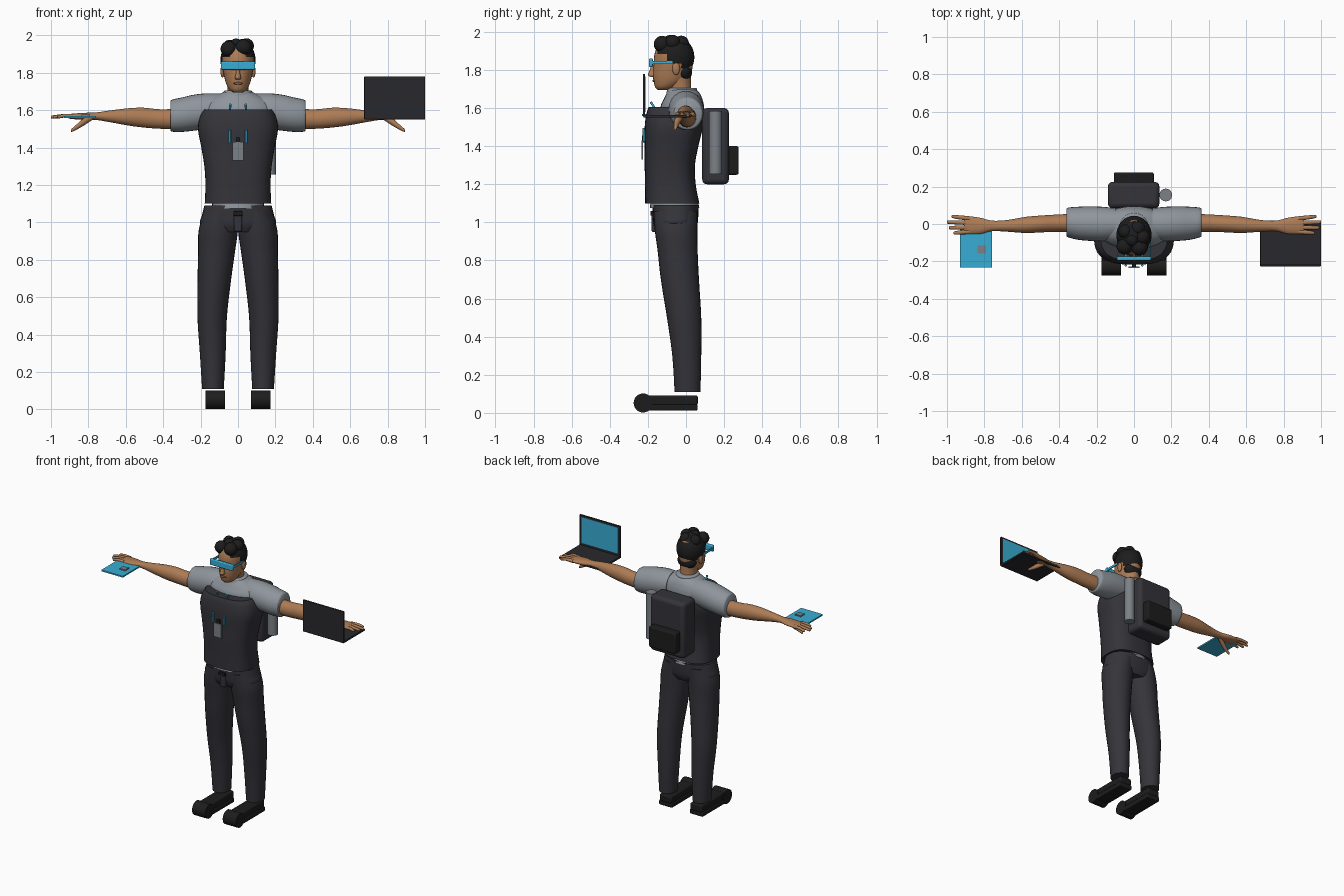
import bpy, bmesh
from math import cos, sin, tau, radians
from mathutils import Matrix, Vector

if "Cube" in bpy.data.objects:
    bpy.data.objects.remove(bpy.data.objects["Cube"])


def material(name, *rgb):
    mat = bpy.data.materials.new(name)
    mat.use_nodes = True
    mat.diffuse_color = (*rgb, 1)
    mat.node_tree.nodes["Principled BSDF"].inputs["Base Color"].default_value = (*rgb, 1)
    return mat


skin = material("warm skin", .42, .2, .09)
lip_tone = material("lip brown", .28, .11, .06)
shirt_grey = material("shirt grey", .27, .3, .33)
cloth = material("charcoal cloth", .034, .034, .042)
black = material("soft black", .012, .012, .012)
cyan = material("bright cyan", .04, .42, .66)
metal = material("tag grey", .2, .22, .24)
casing = material("device casing", .022, .022, .026)


def finish(name, bm, mat, mirror=False, bevel=0):
    """Turn a bmesh into a smooth shaded object, optionally mirrored across x."""
    bmesh.ops.recalc_face_normals(bm, faces=bm.faces)
    mesh = bpy.data.meshes.new(name)
    bm.to_mesh(mesh)
    bm.free()
    mesh.materials.append(mat)
    obj = bpy.data.objects.new(name, mesh)
    bpy.context.collection.objects.link(obj)
    bpy.ops.object.select_all(action="DESELECT")
    obj.select_set(True)
    bpy.context.view_layer.objects.active = obj
    bpy.ops.object.shade_smooth_by_angle(angle=radians(40))
    if bevel:
        mod = obj.modifiers.new("rounded edges", "BEVEL")
        mod.width, mod.segments = bevel, 3
    if mirror:
        mod = obj.modifiers.new("other side", "MIRROR")
        mod.use_mirror_merge = False
    return obj


def smooth_rings(rings, steps):
    """Catmull-Rom interpolation between the given cross-sections."""
    out = []
    last = len(rings) - 1
    for i in range(last):
        a, b, c, d = (rings[max(0, min(last, i + k))] for k in (-1, 0, 1, 2))
        for s in range(steps):
            t = s / steps
            out.append([q + t / 2 * (r - p + t * (2 * p - 5 * q + 4 * r - w
                        + t * (3 * (q - r) + w - p))) for p, q, r, w in zip(a, b, c, d)])
    return out + [rings[last]]


def loft(name, mat, rings, axis="z", mirror=False, boxy=1.0, sides=28, steps=4):
    """Skin oval sections: position on axis, two centre values, two radii."""
    bm = bmesh.new()
    loops = []
    for pos, cu, cv, ru, rv in smooth_rings(rings, steps):
        loop = []
        for k in range(sides):
            c, s = cos(tau * k / sides), sin(tau * k / sides)
            u = cu + ru * abs(c) ** boxy * (1 if c > 0 else -1)
            v = cv + rv * abs(s) ** boxy * (1 if s > 0 else -1)
            loop.append(bm.verts.new((u, v, pos) if axis == "z" else (pos, u, v)))
        loops.append(loop)
    for low, high in zip(loops, loops[1:]):
        for k in range(sides):
            j = (k + 1) % sides
            bm.faces.new((low[k], low[j], high[j], high[k]))
    bm.faces.new(loops[0])
    bm.faces.new(loops[-1])
    return finish(name, bm, mat, mirror)


def box(name, mat, x, y, z, mirror=False, bevel=0):
    bm = bmesh.new()
    bmesh.ops.create_cube(bm, size=1)
    for v in bm.verts:
        v.co = [lo + (c + .5) * (hi - lo) for c, (lo, hi) in zip(v.co, (x, y, z))]
    return finish(name, bm, mat, mirror, bevel)


def ball(name, mat, centre, radii, mirror=False, keep=None):
    bm = bmesh.new()
    bmesh.ops.create_uvsphere(bm, u_segments=32, v_segments=20, radius=1)
    bmesh.ops.transform(bm, verts=bm.verts,
                        matrix=Matrix.Translation(centre) @ Matrix.Diagonal((*radii, 1)))
    if keep:
        drop = [f for f in bm.faces if not keep(f.calc_center_median())]
        bmesh.ops.delete(bm, geom=drop, context="FACES")
    return finish(name, bm, mat, mirror)


def rod(name, mat, start, end, radius, mirror=False):
    start, end = Vector(start), Vector(end)
    turn = (end - start).to_track_quat("Z", "Y").to_matrix().to_4x4()
    bm = bmesh.new()
    bmesh.ops.create_cone(bm, cap_ends=True, segments=24, radius1=radius, radius2=radius,
                          depth=(end - start).length,
                          matrix=Matrix.Translation((start + end) / 2) @ turn)
    return finish(name, bm, mat, mirror)


# Shoes: sole, upper and a rolled toe
box("shoe_sole", black, (.07, .175), (-.22, .06), (.012, .045), True, .006)
box("shoe_upper", black, (.075, .17), (-.21, .062), (.04, .092), True, .01)
rod("shoe_toe", black, (.07, -.225, .052), (.175, -.225, .052), .05, True)

# Trousers
loft("trouser_leg", cloth, [
    (.11, .134, .008, .058, .068), (.3, .135, .004, .069, .076), (.5, .138, -.01, .079, .09),
    (.7, .126, -.032, .09, .1), (.85, .114, -.044, .099, .105), (.96, .105, -.052, .105, .112),
    (1.06, .09, -.055, .09, .115)], mirror=True)
loft("trouser_hips", cloth, [
    (.95, 0, -.055, .12, .1), (.99, 0, -.055, .2, .115), (1.04, 0, -.055, .192, .12),
    (1.09, 0, -.055, .18, .122)], boxy=.85)
box("trouser_fly", cloth, (-.022, .022), (-.182, -.15), (.95, 1.05), bevel=.01)
box("trouser_clasp", black, (-.025, .025), (-.187, -.17), (1.035, 1.06), bevel=.004)

# Shirt body, collar and sleeves
loft("shirt_body", shirt_grey, [
    (1.075, 0, -.06, .14, .13), (1.3, 0, -.06, .14, .1), (1.5, 0, -.02, .18, .11),
    (1.6, 0, -.02, .2, .115), (1.65, 0, -.015, .17, .1), (1.68, 0, -.015, .115, .085),
    (1.7, 0, -.02, .07, .07)])
loft("shirt_collar", shirt_grey, [
    (1.63, 0, -.02, .095, .09), (1.67, 0, -.022, .084, .082), (1.7, 0, -.02, .076, .078),
    (1.706, 0, -.02, .066, .068)])
loft("shirt_sleeve", shirt_grey, [
    (.1, 0, 1.6, .085, .09), (.17, 0, 1.595, .092, .095), (.24, .002, 1.586, .092, .096),
    (.3, .004, 1.576, .088, .092), (.35, .008, 1.571, .08, .086), (.362, .008, 1.57, .072, .077)],
     axis="x", mirror=True)

# Vest
loft("vest", cloth, [
    (1.1, 0, -.072, .178, .142), (1.2, 0, -.082, .174, .133), (1.3, 0, -.085, .18, .132),
    (1.4, 0, -.076, .196, .141), (1.5, 0, -.064, .214, .153), (1.57, 0, -.058, .202, .15),
    (1.605, 0, -.054, .18, .142)], boxy=.72, sides=40)

# Arms with flat hands
loft("arm", skin, [
    (.3, .006, 1.552, .05, .055), (.42, .004, 1.553, .046, .052), (.5, 0, 1.56, .045, .053),
    (.58, -.005, 1.564, .043, .047), (.68, -.01, 1.567, .031, .032), (.76, -.01, 1.568, .028, .02),
    (.82, -.01, 1.567, .043, .019), (.89, -.006, 1.567, .048, .014), (.91, -.006, 1.567, .044, .009)],
     axis="x", mirror=True)
for label, root, tip, reach in (("index", -.042, -.048, .965), ("middle", -.018, -.02, .99),
                                ("ring", .006, .01, 1), ("little", .03, .04, .975)):
    loft(label + "_finger", skin, [
        (.88, root, 1.568, .012, .012), (.93, (root + tip) / 2, 1.57, .011, .01),
        (reach - .008, tip, 1.564, .009, .008), (reach, tip, 1.563, .004, .004)],
         axis="x", mirror=True, sides=12)
loft("thumb", skin, [
    (.775, -.02, 1.562, .016, .012), (.82, -.04, 1.54, .017, .02), (.86, -.052, 1.512, .012, .015),
    (.888, -.056, 1.493, .008, .009), (.893, -.056, 1.49, .003, .004)],
     axis="x", mirror=True, sides=14)

# Neck, head and face
loft("neck", skin, [(1.6, 0, -.02, .06, .06), (1.7, 0, -.03, .055, .058),
                    (1.77, 0, -.04, .06, .065)])
loft("head", skin, [
    (1.695, 0, -.118, .025, .03), (1.71, 0, -.105, .046, .057), (1.74, 0, -.086, .063, .084),
    (1.78, 0, -.074, .074, .1), (1.83, 0, -.067, .082, .103), (1.89, 0, -.064, .084, .1),
    (1.94, 0, -.06, .066, .078), (1.96, 0, -.06, .035, .04)])
loft("nose", skin, [(1.763, 0, -.17, .01, .012), (1.772, 0, -.178, .017, .022),
                    (1.8, 0, -.173, .011, .018), (1.84, 0, -.165, .008, .012)], sides=14)
ball("lips", lip_tone, (0, -.168, 1.743), (.024, .009, .007))
ball("ear", skin, (.083, -.052, 1.808), (.011, .02, .034), True)


# Hair: cap trimmed along a sloping hairline, plus swept locks
def above_hairline(p):
    limit = 1.885 if p.y < -.105 else 1.835 if p.y < -.03 else 1.765
    return p.z > limit


ball("hair_cap", black, (0, -.06, 1.868), (.094, .104, .108), keep=above_hairline)
ball("hair_nape", black, (0, -.012, 1.79), (.07, .044, .05))
for i, (x, y, z, size) in enumerate((
        (-.05, -.12, 1.927, .043), (.03, -.125, 1.935, .044), (-.01, -.085, 1.947, .036),
        (.045, -.07, 1.944, .04), (-.045, -.04, 1.938, .038), (.02, -.025, 1.94, .04))):
    ball(f"hair_lock_{i + 1}", black, (x, y, z), (size, size, size))

# Visor
box("visor_lens", cyan, (-.092, .092), (-.195, -.174), (1.816, 1.86), bevel=.006)
box("visor_temple", cyan, (.086, .092), (-.18, -.07), (1.832, 1.848), True)

# Lanyard and badge
rod("lanyard_clip", cyan, (.044, -.221, 1.425), (.044, -.222, 1.495), .006, True)
rod("lanyard_end", cyan, (.044, -.165, 1.6), (.04, -.185, 1.632), .006, True)
box("badge", metal, (-.03, .03), (-.234, -.226), (1.33, 1.43))
box("badge_strap", black, (-.012, .012), (-.23, -.215), (1.42, 1.455))

# Backpack with pocket and side bottle
box("backpack", cloth, (-.14, .136), (.085, .225), (1.2, 1.6), bevel=.025)
box("backpack_pocket", black, (-.108, .106), (.215, .276), (1.25, 1.4), bevel=.01)
rod("side_bottle", metal, (.17, .155, 1.255), (.17, .155, 1.585), .034)

# Laptop on the left hand
box("laptop_base", casing, (.675, 1), (-.222, .02), (1.55, 1.564), bevel=.002)
box("laptop_lid", casing, (.675, 1), (-.226, -.214), (1.556, 1.78), bevel=.002)
box("laptop_screen", cyan, (.69, .985), (-.215, -.212), (1.58, 1.767))

# Tablet on the right hand
box("tablet", cyan, (-.93, -.758), (-.232, -.01), (1.559, 1.569))
box("tablet_puck", metal, (-.836, -.792), (-.157, -.115), (1.568, 1.577))
